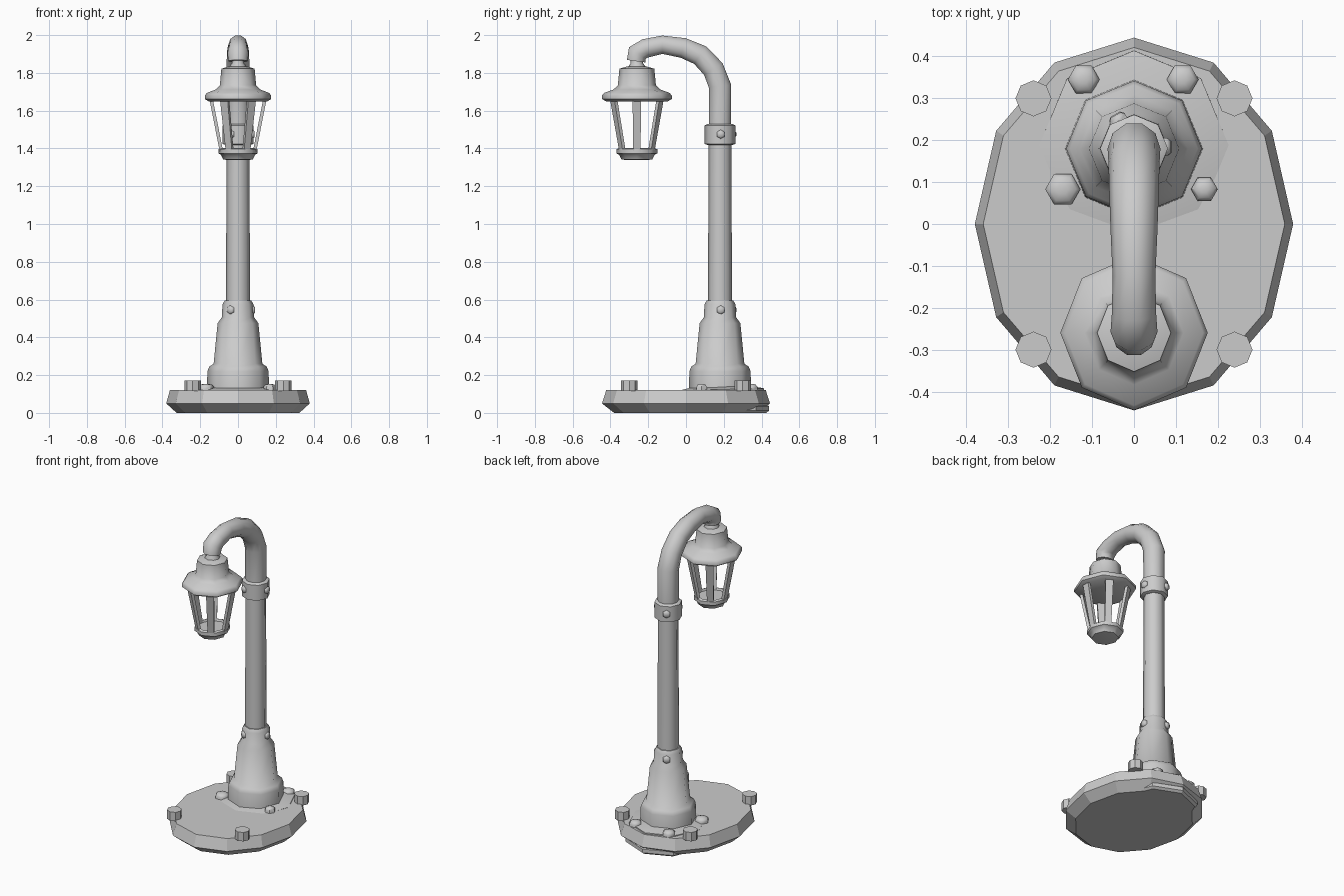
import bpy, bmesh, math
from mathutils import Vector, Matrix

if "Cube" in bpy.data.objects:
    bpy.data.objects.remove(bpy.data.objects["Cube"])


def finish(name, rings, smooth):
    """Skin a stack of vertex rings, cap both ends."""
    bm = bmesh.new()
    vr = [[bm.verts.new(p) for p in ring] for ring in rings]
    n = len(vr[0])
    for a, b in zip(vr, vr[1:]):
        for i in range(n):
            j = (i + 1) % n
            bm.faces.new((a[i], a[j], b[j], b[i]))
    bm.faces.new(vr[0][::-1])
    bm.faces.new(vr[-1])
    bmesh.ops.recalc_face_normals(bm, faces=bm.faces[:])
    me = bpy.data.meshes.new(name)
    bm.to_mesh(me)
    bm.free()
    ob = bpy.data.objects.new(name, me)
    bpy.context.collection.objects.link(ob)
    if smooth:
        bpy.ops.object.select_all(action='DESELECT')
        ob.select_set(True)
        bpy.context.view_layer.objects.active = ob
        bpy.ops.object.shade_smooth_by_angle(angle=math.radians(smooth))
    return ob


def lathe(name, profile, n, mat, sy=1.0, smooth=50):
    """Profile of (radius, height) turned around the local z axis."""
    ang = [2 * math.pi * i / n for i in range(n)]
    rings = [[mat @ Vector((r * math.cos(a), sy * r * math.sin(a), z)) for a in ang]
             for r, z in profile]
    return finish(name, rings, smooth)


def tube(name, path, n):
    """Round tube along (y, z, radius) points in the x = 0 plane."""
    pts = [Vector((0, y, z)) for y, z, r in path]
    rings = []
    for i, p in enumerate(pts):
        t = (pts[min(i + 1, len(pts) - 1)] - pts[max(i - 1, 0)]).normalized()
        side = Vector((1, 0, 0))
        up = t.cross(side)
        r = path[i][2]
        rings.append([p + r * (math.cos(k * 2 * math.pi / n) * side
                               + math.sin(k * 2 * math.pi / n) * up) for k in range(n)])
    return finish(name, rings, 60)


def at(x, y, z=0.0):
    return Matrix.Translation((x, y, z))


PY, LY = 0.18, -0.26   # pole and lantern centres in y

# Base plate and the lip under its back edge
lathe("base_plate", [(0.325, 0.0), (0.38, 0.05), (0.36, 0.122)], 12, at(0, 0), 0.445 / 0.38, 0)
lathe("base_back_lip", [(0.225, 0.0), (0.24, 0.012), (0.24, 0.035), (0.22, 0.05)], 8, at(0, 0.2), 1, 0)

# Corner bolts on the base
for x in (-0.24, 0.24):
    for y in (-0.30, 0.30):
        lathe("base_bolt", [(0.043, 0.115), (0.043, 0.172)], 8, at(x, y), 1, 0)

# Pole flange, slightly tilted, and its domed bolts
tilt = at(0, 0.188, 0.128) @ Matrix.Rotation(math.radians(1.5), 4, 'X')
lathe("pole_flange", [(0.226, -0.03), (0.226, -0.004), (0.15, 0.012)], 8, tilt)
for x, y, r in ((-0.12, 0.345, 0.038), (0.116, 0.345, 0.038),
                (-0.17, 0.083, 0.042), (0.168, 0.083, 0.032)):
    lathe("flange_bolt", [(r, 0.115), (r, 0.138), (r * 0.75, 0.149), (r * 0.3, 0.154)], 6, at(x, y))

# Stepped pole foot, pole and upper collar
lathe("pole_foot", [(0.165, 0.11), (0.162, 0.22), (0.152, 0.245), (0.129, 0.26),
                    (0.108, 0.475), (0.086, 0.505), (0.082, 0.575), (0.07, 0.595)], 8, at(0, PY))
lathe("pole", [(0.064, 0.55), (0.062, 1.0), (0.06, 1.5)], 8, at(0, PY))
lathe("pole_collar", [(0.066, 1.418), (0.081, 1.424), (0.081, 1.522), (0.066, 1.53)], 8, at(0, PY))

# Set screws around the foot and the collar
for z, rad in ((0.545, 0.07), (1.475, 0.068)):
    for k in range(3):
        m = (at(0, PY + 0.004, z) @ Matrix.Rotation(k * 2 * math.pi / 3, 4, 'Z')
             @ at(rad, 0) @ Matrix.Rotation(math.pi / 2, 4, 'Y'))
        lathe("set_screw", [(0.024, 0), (0.024, 0.012), (0.015, 0.02)], 6, m)

# Curved arm
tube("arm", [(PY, 1.5, 0.061), (PY, 1.73, 0.063), (0.145, 1.82, 0.061), (0.075, 1.894, 0.059),
             (-0.015, 1.932, 0.056), (-0.125, 1.949, 0.051), (-0.215, 1.93, 0.053),
             (-0.258, 1.905, 0.056), (-0.264, 1.862, 0.052)], 10)

# Lantern: hanger, cap with brim, lower cup
lathe("lantern_hanger", [(0.033, 1.87), (0.033, 1.85), (0.045, 1.835), (0.045, 1.815)], 8, at(0, LY))
lathe("lantern_cap", [(0.05, 1.834), (0.088, 1.822), (0.096, 1.735), (0.118, 1.712), (0.165, 1.694),
                      (0.176, 1.68), (0.176, 1.662), (0.155, 1.649)], 8, at(0, LY), 1.05)
lathe("lantern_cup", [(0.085, 1.388), (0.09, 1.402), (0.104, 1.396), (0.104, 1.374),
                      (0.09, 1.366), (0.078, 1.342), (0.05, 1.338)], 8, at(0, LY), 1.04)

# Six slanted lantern bars
for k in range(6):
    m = at(0, LY) @ Matrix.Rotation(k * math.pi / 3, 4, 'Z')
    rings = []
    for r, z, w in ((0.088, 1.385, 0.019), (0.142, 1.66, 0.023)):
        rings.append([m @ Vector((r + dx, dy, z)) for dx, dy in
                      ((-0.009, -w), (0.009, -w), (0.009, w), (-0.009, w))])
    finish("lantern_bar", rings, 0)
